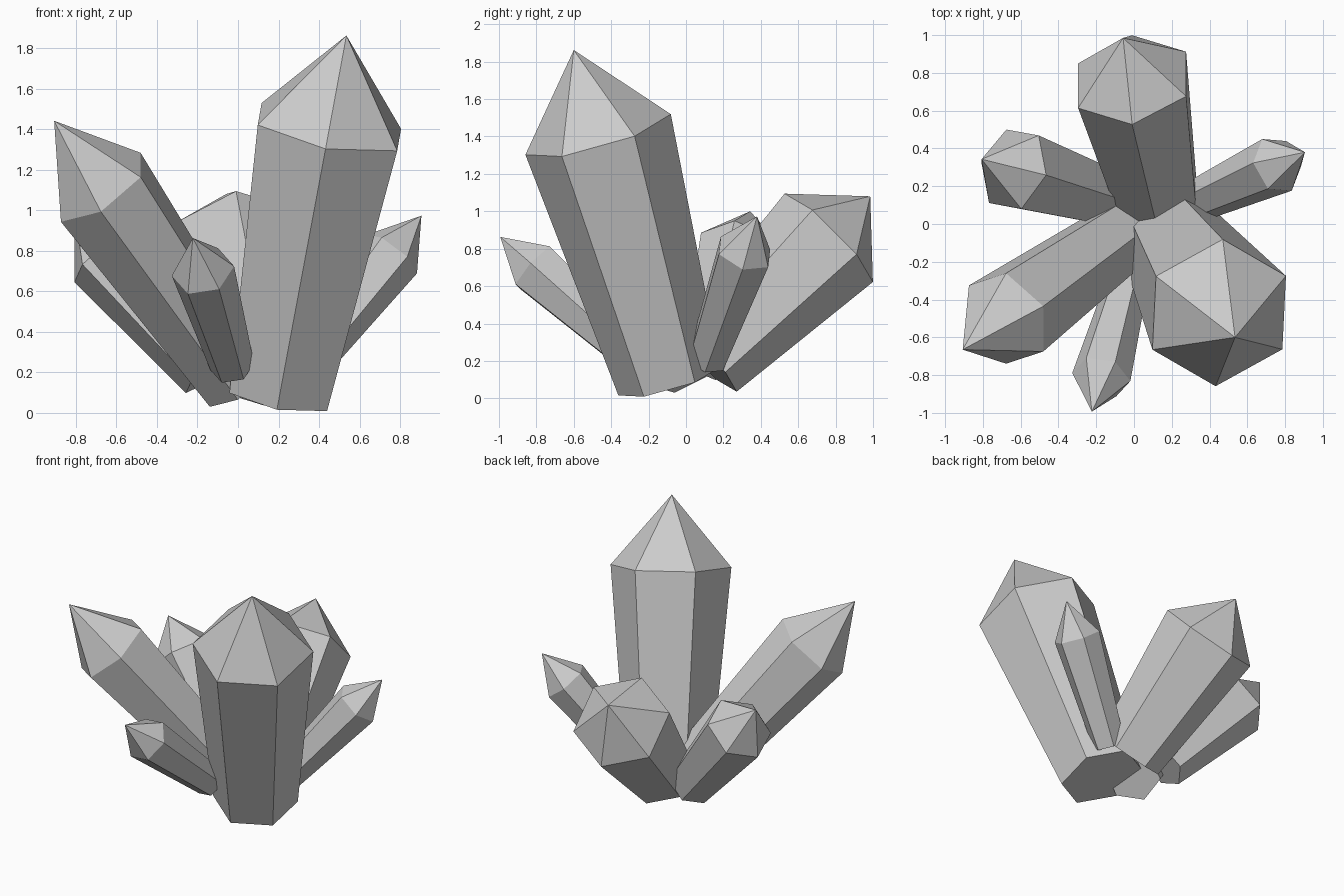
import bpy, bmesh, math
from mathutils import Vector, Quaternion

if "Cube" in bpy.data.objects:
    bpy.data.objects.remove(bpy.data.objects["Cube"])

SIDES = 6
TAPER = 0.7   # base radius relative to shoulder radius


def crystal(name, shoulder, tip, length, radius, corner):
    """Tapered six-sided shaft with a pointed cap.
    shoulder: centre of widest ring, length: shaft length below it,
    corner: direction from the ring centre to one of its corners."""
    shoulder, tip = Vector(shoulder), Vector(tip)
    axis = (tip - shoulder).normalized()
    side = Vector(corner)
    side = (side - axis * side.dot(axis)).normalized()
    base = shoulder - axis * length

    bm = bmesh.new()

    def ring(centre, r):
        return [bm.verts.new(centre + Quaternion(axis, math.tau * i / SIDES) @ side * r)
                for i in range(SIDES)]

    low, high = ring(base, radius * TAPER), ring(shoulder, radius)
    apex = bm.verts.new(tip)
    bm.faces.new(low[::-1])
    for i in range(SIDES):
        j = (i + 1) % SIDES
        bm.faces.new((low[i], low[j], high[j], high[i]))
        bm.faces.new((high[i], high[j], apex))
    bmesh.ops.recalc_face_normals(bm, faces=bm.faces)
    mesh = bpy.data.meshes.new(name)
    bm.to_mesh(mesh)
    bm.free()
    obj = bpy.data.objects.new(name, mesh)
    bpy.context.collection.objects.link(obj)
    return obj


# Large upright crystal, front right
crystal("large_crystal", (.451, -.47, 1.411), (.535, -.60, 1.862), 1.395, .404, (-.018, -.39, -.103))
# Long leaning crystal, front left
crystal("left_crystal", (-.677, -.50, 1.113), (-.907, -.665, 1.441), 1.273, .268, (0, -.24, -.12))
# Thick crystal leaning to the back
crystal("back_crystal", (-.01, .763, .858), (-.058, .985, 1.08), .94, .334, (0, -.235, .238))
# Medium crystal, back left
crystal("back_left_crystal", (-.636, .29, .797), (-.807, .343, 1.0), .79, .231, (.171, -.031, .153))
# Thin crystal, back right
crystal("back_right_crystal", (.757, .313, .783), (.905, .38, .973), .76, .158, (.123, -.012, -.099))
# Thin crystal, leaning to the front
crystal("front_crystal", (-.173, -.81, .70), (-.223, -.993, .863), .724, .157, (.084, -.10, -.097))
